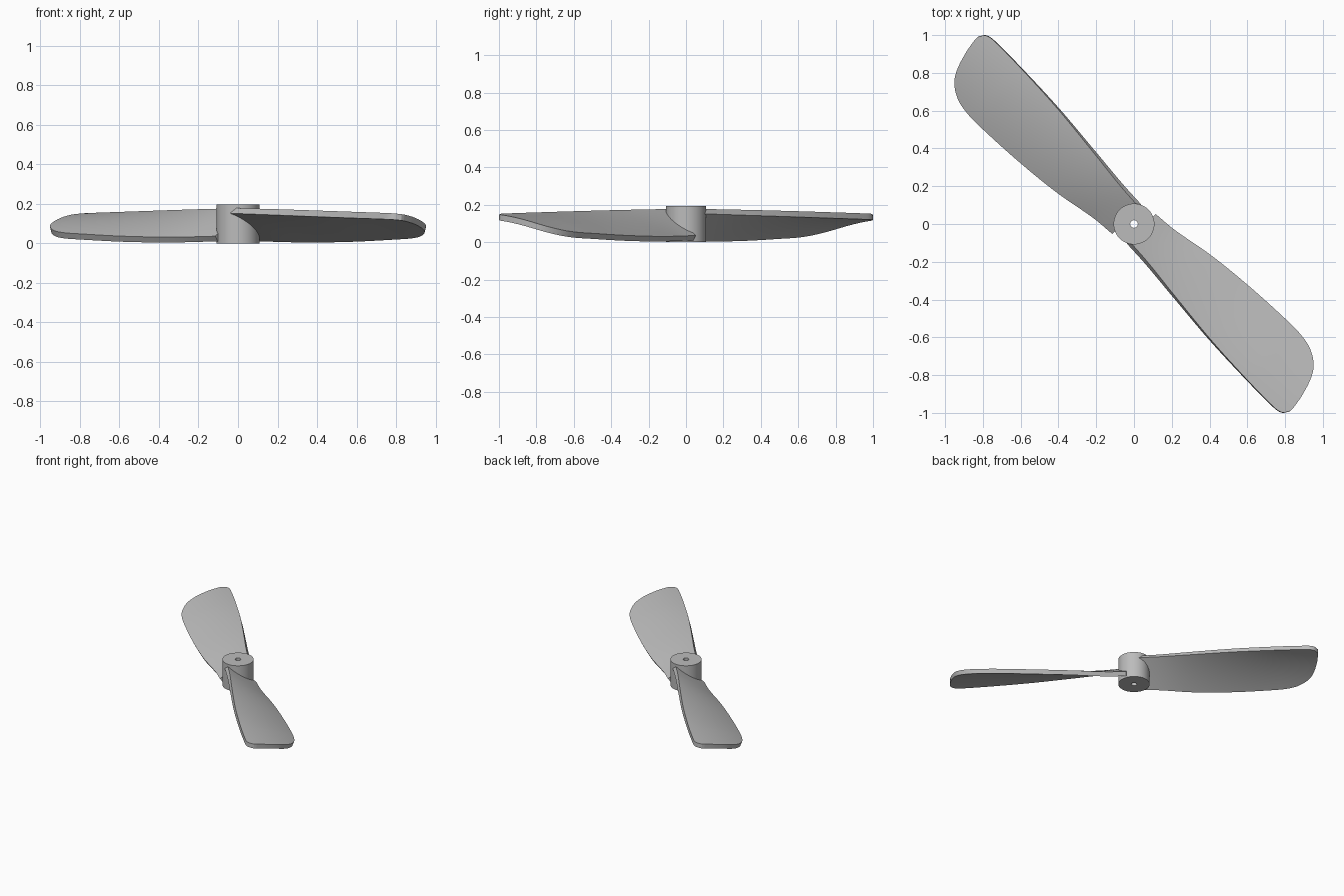
import bpy, bmesh, math
from mathutils import Vector

cube = bpy.data.objects.get("Cube")
if cube:
    bpy.data.objects.remove(cube, do_unlink=True)

grey = bpy.data.materials.new("plain grey")
grey.use_nodes = True
COLOUR = (0.5, 0.5, 0.5, 1)
grey.diffuse_color = COLOUR
grey.node_tree.nodes["Principled BSDF"].inputs["Base Color"].default_value = COLOUR

# Blade outline: (distance from hub axis, sideways offset)
HIGH_EDGE = [(.045, -.1), (.2, -.108), (.41, -.127), (.72, -.153), (1.01, -.164),
             (1.2, -.165), (1.24, -.161), (1.266, -.148), (1.285, -.118)]
LOW_EDGE = [(.045, .1), (.177, .112), (.41, .156), (.665, .184), (.933, .199),
            (1.047, .197), (1.13, .179), (1.206, .13), (1.245, .065),
            (1.273, -.028), (1.285, -.1)]
# Underside height of the low edge along the blade
LOW_HEIGHT = [(.045, .01), (.35, .004), (.65, .008), (.93, .019), (1.285, .034)]
THICKNESS = .032


def smooth_value(points, x):
    """Smooth curve through the points, evaluated at x."""
    def slope(i):
        a, b = points[max(i - 1, 0)], points[min(i + 1, len(points) - 1)]
        return (b[1] - a[1]) / (b[0] - a[0])
    i = 0
    while i < len(points) - 2 and x > points[i + 1][0]:
        i += 1
    (x0, y0), (x1, y1) = points[i], points[i + 1]
    h = x1 - x0
    s = (x - x0) / h
    return ((1 + 2 * s) * (1 - s) ** 2 * y0 + s * (1 - s) ** 2 * h * slope(i)
            + s * s * (3 - 2 * s) * y1 + s * s * (s - 1) * h * slope(i + 1))


def underside(r, t):
    """Twisted, gently cambered surface height."""
    body = min(r, 1.0)
    high, low = smooth_value(HIGH_EDGE, body), smooth_value(LOW_EDGE, body)
    u = (low - t) / (low - high)
    z_high = .153 - .026 * r
    z_low = smooth_value(LOW_HEIGHT, r)
    camber = .06 * min(1, r) * u * (1 - u)
    return z_low + (z_high - z_low) * u + camber


def finish(obj):
    obj.data.materials.append(grey)
    bpy.ops.object.select_all(action="DESELECT")
    obj.select_set(True)
    bpy.context.view_layer.objects.active = obj
    for mod in list(obj.modifiers):
        bpy.ops.object.modifier_apply(modifier=mod.name)
    bpy.ops.object.shade_smooth_by_angle(angle=math.radians(35))


def add_object(name, bm):
    mesh = bpy.data.meshes.new(name)
    bm.to_mesh(mesh)
    bm.free()
    obj = bpy.data.objects.new(name, mesh)
    bpy.context.collection.objects.link(obj)
    return obj


def make_blade(name, turn):
    along = Vector((1, -1, 0)).normalized()
    across = Vector((1, 1, 0)).normalized()
    rows, cols = 56, 16
    start, end = HIGH_EDGE[0][0], HIGH_EDGE[-1][0]
    bm = bmesh.new()
    grid = []
    for i in range(rows + 1):
        r = start + (end - start) * math.sin(math.pi / 2 * i / rows)
        a, b = smooth_value(HIGH_EDGE, r), smooth_value(LOW_EDGE, r)
        row = []
        for j in range(cols + 1):
            t = a + (b - a) * j / cols
            row.append(bm.verts.new(along * r + across * t
                                    + Vector((0, 0, underside(r, t)))))
        grid.append(row)
    for lower, upper in zip(grid, grid[1:]):
        for j in range(cols):
            bm.faces.new((lower[j], upper[j], upper[j + 1], lower[j + 1]))
    blade = add_object(name, bm)
    solid = blade.modifiers.new("thickness", "SOLIDIFY")
    solid.thickness = THICKNESS
    solid.offset = 1
    blade.rotation_euler.z = turn
    finish(blade)


# Hub: a ring profile spun round the axis, leaving a small shaft hole
def make_hub():
    outer, bore, height, sides = .108, .02, .195, 64
    bm = bmesh.new()
    profile = [(bore, 0), (outer, 0), (outer, height), (bore, height)]
    verts = [bm.verts.new((x, 0, z)) for x, z in profile]
    edges = [bm.edges.new((verts[k], verts[(k + 1) % 4])) for k in range(4)]
    bmesh.ops.spin(bm, geom=verts + edges, cent=(0, 0, 0), axis=(0, 0, 1),
                   angle=2 * math.pi, steps=sides, use_merge=True)
    bmesh.ops.remove_doubles(bm, verts=bm.verts, dist=1e-5)
    bmesh.ops.recalc_face_normals(bm, faces=bm.faces)
    finish(add_object("hub", bm))


make_hub()
make_blade("front_blade", 0)
make_blade("back_blade", math.pi)
